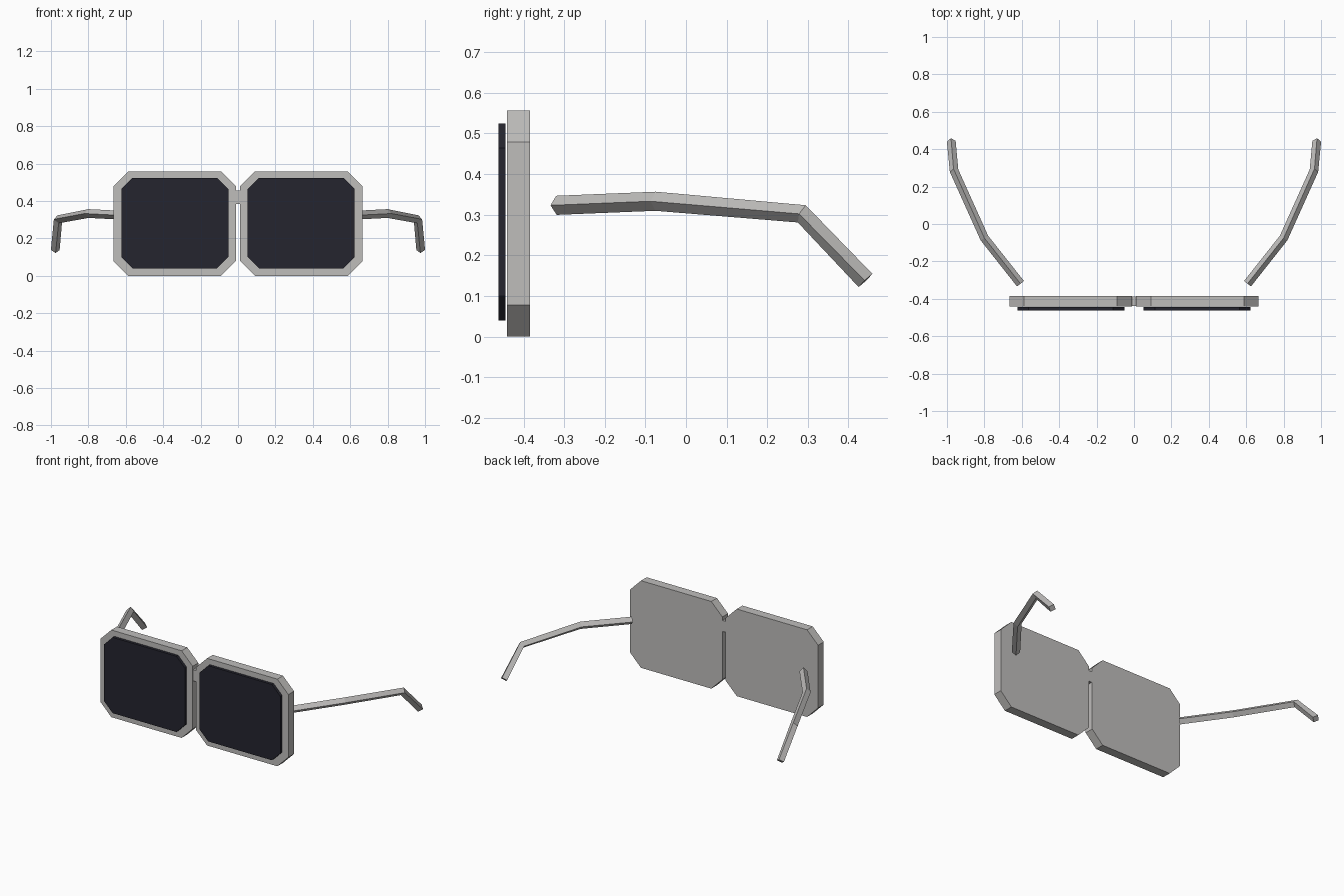
import bpy, bmesh
from mathutils import Vector

cube = bpy.data.objects.get("Cube")
if cube:
    bpy.data.objects.remove(cube, do_unlink=True)


def make_material(name, rgb):
    mat = bpy.data.materials.new(name)
    mat.use_nodes = True
    mat.diffuse_color = (*rgb, 1)
    mat.node_tree.nodes["Principled BSDF"].inputs["Base Color"].default_value = (*rgb, 1)
    return mat


frame_grey = make_material("frame grey", (0.52, 0.51, 0.50))
lens_dark = make_material("dark lens", (0.018, 0.018, 0.028))


def finish(name, bm, mat):
    bmesh.ops.recalc_face_normals(bm, faces=bm.faces)
    mesh = bpy.data.meshes.new(name)
    bm.to_mesh(mesh)
    bm.free()
    mesh.materials.append(mat)
    obj = bpy.data.objects.new(name, mesh)
    bpy.context.collection.objects.link(obj)
    return obj


def plate(name, mat, x0, x1, z0, z1, y0, y1, cut=0.0):
    """Upright slab with optional cut corners."""
    bm = bmesh.new()
    if cut:
        outline = [(x0 + cut, z0), (x1 - cut, z0), (x1, z0 + cut), (x1, z1 - cut),
                   (x1 - cut, z1), (x0 + cut, z1), (x0, z1 - cut), (x0, z0 + cut)]
    else:
        outline = [(x0, z0), (x1, z0), (x1, z1), (x0, z1)]
    face = bm.faces.new([bm.verts.new((x, y0, z)) for x, z in outline])
    back = bmesh.ops.extrude_face_region(bm, geom=[face])["geom"]
    moved = [v for v in back if isinstance(v, bmesh.types.BMVert)]
    bmesh.ops.translate(bm, verts=moved, vec=(0, y1 - y0, 0))
    return finish(name, bm, mat)


def arm(name, side, path, radius):
    """Diamond-section rod swept along a bent path with mitred joints."""
    pts = [Vector((side * x, y, z)) for x, y, z in path]
    bm = bmesh.new()
    rings = []
    for i, p in enumerate(pts):
        before = (p - pts[max(i - 1, 0)]).normalized()
        after = (pts[min(i + 1, len(pts) - 1)] - p).normalized()
        tangent = (before + after).normalized()
        across = tangent.cross(Vector((0, 0, 1))).normalized()
        up = across.cross(tangent)
        rings.append([bm.verts.new(p + d * radius) for d in (across, up, -across, -up)])
    for a, b in zip(rings, rings[1:]):
        for k in range(4):
            n = (k + 1) % 4
            bm.faces.new((a[k], a[n], b[n], b[k]))
    bm.faces.new(rings[0])
    bm.faces.new(rings[-1])
    return finish(name, bm, frame_grey)


arm_path = [(0.607, -0.319, 0.323), (0.80, -0.075, 0.333),
            (0.962, 0.285, 0.302), (0.977, 0.442, 0.138)]

# Rims, lenses and temple arms on both sides
for label, side in (("right", -1), ("left", 1)):
    rim = sorted((side * 0.012, side * 0.665))
    plate(label + "_rim", frame_grey, *rim, 0, 0.557, -0.441, -0.384, 0.078)
    lens = sorted((side * 0.052, side * 0.623))
    plate(label + "_lens", lens_dark, *lens, 0.04, 0.524, -0.462, -0.444, 0.06)
    arm(label + "_temple_arm", side, arm_path, 0.0235)

# Nose bridge
plate("nose_bridge", frame_grey, -0.02, 0.02, 0.385, 0.455, -0.438, -0.387)
